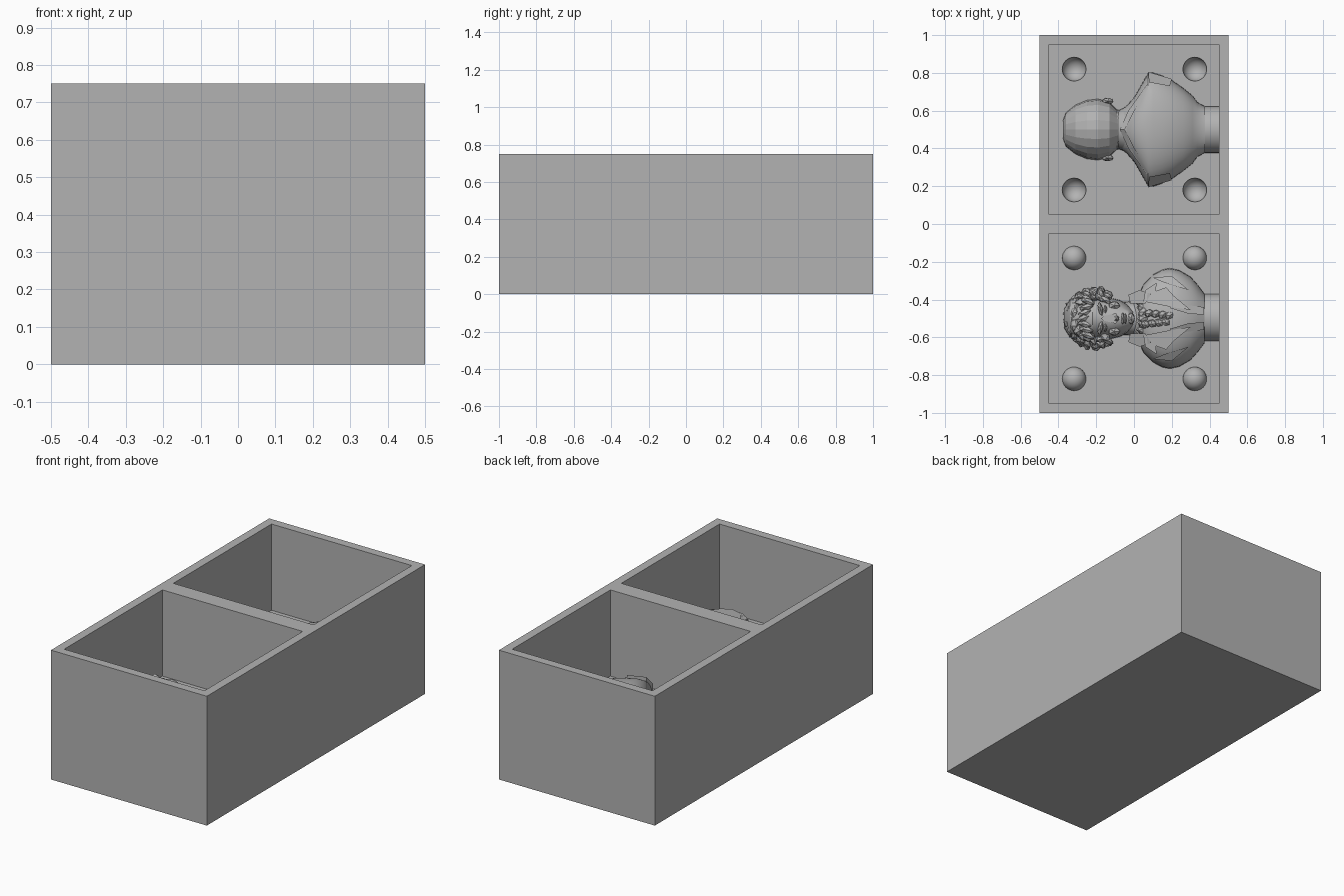
import bpy, bmesh, math, random
from mathutils import Matrix, Vector, Euler

random.seed(4)
cube = bpy.data.objects.get("Cube")
if cube:
    bpy.data.objects.remove(cube, do_unlink=True)

FLOOR = 0.25
GREY = (0.45, 0.45, 0.45, 1)
grey = bpy.data.materials.new("plain grey")
grey.use_nodes = True
grey.diffuse_color = GREY
grey.node_tree.nodes["Principled BSDF"].inputs["Base Color"].default_value = GREY


def finish(name, bm, smooth=None):
    """Turn a bmesh into a grey object, smooth below the given angle."""
    bmesh.ops.recalc_face_normals(bm, faces=bm.faces)
    mesh = bpy.data.meshes.new(name)
    bm.to_mesh(mesh)
    bm.free()
    mesh.materials.append(grey)
    obj = bpy.data.objects.new(name, mesh)
    bpy.context.collection.objects.link(obj)
    if smooth:
        shade(obj, smooth)
    return obj


def shade(obj, angle):
    bpy.ops.object.select_all(action='DESELECT')
    bpy.context.view_layer.objects.active = obj
    obj.select_set(True)
    bpy.ops.object.shade_smooth_by_angle(angle=math.radians(angle))


def add_box(bm, centre, size):
    bmesh.ops.create_cube(bm, size=1, matrix=Matrix.LocRotScale(Vector(centre), None, Vector(size)))


def add_ball(bm, centre, radius):
    bmesh.ops.create_uvsphere(bm, u_segments=32, v_segments=16, radius=radius,
                              matrix=Matrix.Translation(centre))


def add_lump(bm, x, y, z, size, turn=(0, 0, 0)):
    """Faceted lump, with height measured from the tray floor."""
    bmesh.ops.create_icosphere(bm, subdivisions=1, radius=1, matrix=Matrix.LocRotScale(
        Vector((x, y, FLOOR + z)), Euler(turn), Vector(size)))


def loft(name, cy, stations, power=1.0, sides=16, smooth=None):
    """Half-round body along x; each station is x, half width, height."""
    bm = bmesh.new()
    rings = []
    for x, w, h in stations:
        arc = [math.pi * i / sides for i in range(sides + 1)]
        ring = [(x, cy + w * math.cos(a), FLOOR + h * max(math.sin(a), 0) ** power) for a in arc]
        ring += [(x, cy - w, FLOOR - 0.01), (x, cy + w, FLOOR - 0.01)]
        rings.append([bm.verts.new(p) for p in ring])
    for a, b in zip(rings, rings[1:]):
        for i in range(len(a)):
            j = (i + 1) % len(a)
            bm.faces.new((a[i], a[j], b[j], b[i]))
    bm.faces.new(rings[0])
    bm.faces.new(rings[-1])
    return finish(name, bm, smooth)


def add_plate(bm, points, thick):
    """Folded sheet through x, y, height points, given some thickness."""
    top = [bm.verts.new((x, y, FLOOR + z)) for x, y, z in points]
    low = [bm.verts.new((x, y, FLOOR + z - thick)) for x, y, z in points]
    bm.faces.new(top)
    bm.faces.new(low)
    for i in range(len(top)):
        j = (i + 1) % len(top)
        bm.faces.new((top[i], top[j], low[j], low[i]))


# Casting box: two open trays, with round sockets in the back tray
bm = bmesh.new()
add_box(bm, (0, 0, 0.375), (1, 2, 0.75))
box = finish("casting_box", bm)
pegs = [(x, y) for x in (-0.317, 0.322) for y in (0.18, 0.82)]


def cut(bm):
    cutter = finish("cutter", bm)
    mod = box.modifiers.new("cut", 'BOOLEAN')
    mod.operation, mod.solver, mod.object = 'DIFFERENCE', 'EXACT', cutter
    bpy.ops.object.select_all(action='DESELECT')
    bpy.context.view_layer.objects.active = box
    bpy.ops.object.modifier_apply(modifier=mod.name)
    bpy.data.objects.remove(cutter, do_unlink=True)


bm = bmesh.new()
for side in (-1, 1):
    add_box(bm, (0, side * 0.5, FLOOR + 0.5), (0.9, 0.9, 1))
cut(bm)
bm = bmesh.new()
for x, y in pegs:
    add_ball(bm, (x, y, FLOOR), 0.063)
cut(bm)
shade(box, 30)

# Matching round pegs in the front tray
bm = bmesh.new()
for x, y in pegs:
    add_ball(bm, (x, -y, FLOOR), 0.063)
finish("locating_pegs", bm, 30)

# Round plinths
loft("back_plinth", 0.5, [(0.37, 0.123, 0.123), (0.452, 0.123, 0.123)], 1, 24, 30)
loft("front_plinth", -0.495, [(0.37, 0.125, 0.125), (0.452, 0.125, 0.125)], 1, 24, 30)

# Back half of the bust
loft("back_head", 0.5, [(-0.375, 0.05, 0.05), (-0.36, 0.09, 0.1), (-0.31, 0.13, 0.16),
     (-0.25, 0.155, 0.19), (-0.19, 0.162, 0.19), (-0.13, 0.145, 0.17),
     (-0.09, 0.105, 0.13), (-0.04, 0.1, 0.11)], 0.9, 10)
loft("back_collar", 0.5, [(-0.1, 0.085, 0.115), (-0.075, 0.105, 0.135),
     (-0.04, 0.12, 0.15), (0.0, 0.14, 0.17)], 0.8, 16, 30)
loft("back_shoulders", 0.5, [(-0.075, 0.1, 0.11), (-0.04, 0.125, 0.15), (0.0, 0.17, 0.19),
     (0.04, 0.24, 0.205), (0.075, 0.3, 0.21), (0.1, 0.302, 0.21), (0.15, 0.285, 0.205),
     (0.2, 0.262, 0.195), (0.26, 0.22, 0.175), (0.31, 0.18, 0.15),
     (0.335, 0.145, 0.13), (0.375, 0.123, 0.123)], 0.65, 24, 35)
bm = bmesh.new()
for s in (-1, 1):
    # shoulder ends, seam ridges and ears
    add_plate(bm, [(0.075, 0.5 + s * 0.306, 0.11), (0.2, 0.5 + s * 0.268, 0.1),
                   (0.19, 0.5 + s * 0.23, 0.16), (0.08, 0.5 + s * 0.25, 0.17)], 0.1)
    add_plate(bm, [(-0.075, 0.5, 0.145), (-0.03, 0.5 + s * 0.1, 0.14), (0.07, 0.5 + s * 0.24, 0.15),
                   (0.09, 0.5 + s * 0.235, 0.15), (0.0, 0.5 + s * 0.1, 0.18), (-0.05, 0.5, 0.16)], 0.03)
    add_lump(bm, -0.14, 0.5 + s * 0.15, 0.04, (0.035, 0.02, 0.04))
finish("back_coat_details", bm)

# Front half of the bust: head, neck and chest
C = -0.5
loft("front_head", C, [(-0.37, 0.05, 0.07), (-0.34, 0.1, 0.14), (-0.28, 0.12, 0.185),
     (-0.22, 0.115, 0.21), (-0.17, 0.112, 0.195), (-0.12, 0.108, 0.195),
     (-0.07, 0.095, 0.19), (-0.03, 0.07, 0.185), (-0.005, 0.04, 0.165)], 0.75, 14, 25)
loft("neck", C, [(-0.08, 0.085, 0.1), (0.06, 0.095, 0.12)], 0.9, 12, 30)
loft("front_chest", C, [(-0.01, 0.08, 0.09), (0.02, 0.115, 0.12), (0.05, 0.18, 0.155),
     (0.1, 0.232, 0.175), (0.15, 0.258, 0.185), (0.19, 0.266, 0.19), (0.24, 0.255, 0.185),
     (0.3, 0.22, 0.17), (0.34, 0.175, 0.15), (0.373, 0.13, 0.13)], 0.75, 20, 35)

# Face
bm = bmesh.new()
add_plate(bm, [(-0.175, C, 0.215), (-0.16, C - 0.012, 0.2), (-0.095, C - 0.028, 0.2),
               (-0.085, C, 0.245), (-0.095, C + 0.028, 0.2), (-0.16, C + 0.012, 0.2)], 0.03)
add_lump(bm, -0.093, C, 0.21, (0.016, 0.018, 0.032))
add_lump(bm, -0.06, C, 0.19, (0.009, 0.035, 0.016))
add_lump(bm, -0.046, C, 0.188, (0.009, 0.03, 0.016))
add_lump(bm, -0.015, C, 0.165, (0.022, 0.034, 0.03))
for s in (-1, 1):
    add_lump(bm, -0.178, C + s * 0.05, 0.19, (0.014, 0.042, 0.022), (0, 0, s * 0.2))
    add_lump(bm, -0.152, C + s * 0.048, 0.182, (0.01, 0.024, 0.016))
    add_lump(bm, -0.105, C + s * 0.068, 0.155, (0.035, 0.025, 0.03))
finish("face_features", bm)

# Wavy hair around the crown and temples
bm = bmesh.new()
for row, (radius, height, count) in enumerate(((0.145, 0.03, 17), (0.135, 0.085, 16), (0.112, 0.14, 15))):
    for i in range(count):
        a = math.radians(62 + 236 * i / (count - 1))
        x = -0.205 + radius * 1.02 * math.cos(a)
        y = C + radius * math.sin(a)
        size = [random.uniform(0.7, 1.1) * k for k in (0.036, 0.021, 0.034)]
        add_lump(bm, x, y, height + random.uniform(-0.01, 0.01), size,
                 (random.uniform(-0.5, 0.5), random.uniform(-0.5, 0.5), a + random.uniform(0.4, 1.6)))
for i in range(7):
    y = (i - 3) * 0.03
    add_lump(bm, -0.27 + abs(y) * 0.3, C + y, 0.18, (0.045, 0.018, 0.025),
             (0, -0.3, random.uniform(-0.5, 0.5)))
finish("wavy_hair", bm)

# Neck cloth with ruffles
bm = bmesh.new()
for i in range(9):
    a = math.pi * (i + 0.5) / 9
    add_lump(bm, 0.03 + 0.02 * math.sin(a), C + 0.095 * math.cos(a), 0.03 + 0.125 * math.sin(a),
             (0.035, 0.024, 0.022), (random.uniform(-0.5, 0.5), 0.3, random.uniform(-0.6, 0.6)))
for i in range(8):
    side = 1 if i % 2 else -1
    add_lump(bm, 0.06 + 0.018 * i, C + side * (0.03 - 0.002 * i), 0.185,
             (0.026, 0.022, 0.02), (0.2, 0.2, side * 0.6))
finish("neck_cloth", bm)

# Standing collar, pointed lapels and coat fronts
bm = bmesh.new()
for s in (-1, 1):
    add_plate(bm, [(-0.02, C + s * 0.08, 0.11), (-0.03, C + s * 0.125, 0.1), (0.03, C + s * 0.15, 0.14),
                   (0.09, C + s * 0.13, 0.19), (0.06, C + s * 0.08, 0.18)], 0.05)
    add_plate(bm, [(0.05, C + s * 0.09, 0.18), (0.06, C + s * 0.15, 0.17), (0.12, C + s * 0.19, 0.17),
                   (0.115, C + s * 0.145, 0.195), (0.17, C + s * 0.165, 0.19), (0.21, C + s * 0.12, 0.2),
                   (0.3, C + s * 0.045, 0.19), (0.2, C + s * 0.06, 0.21)], 0.03)
    add_plate(bm, [(0.19, C + s * 0.055, 0.205), (0.2, C + s * 0.08, 0.2), (0.37, C + s * 0.06, 0.14),
                   (0.37, C + s * 0.02, 0.145), (0.29, C + s * 0.025, 0.19)], 0.03)
    # sleeve folds
    add_plate(bm, [(0.1, C + s * 0.215, 0.13), (0.16, C + s * 0.19, 0.165), (0.29, C + s * 0.15, 0.165),
                   (0.2, C + s * 0.225, 0.14)], 0.03)
finish("front_coat_details", bm)
